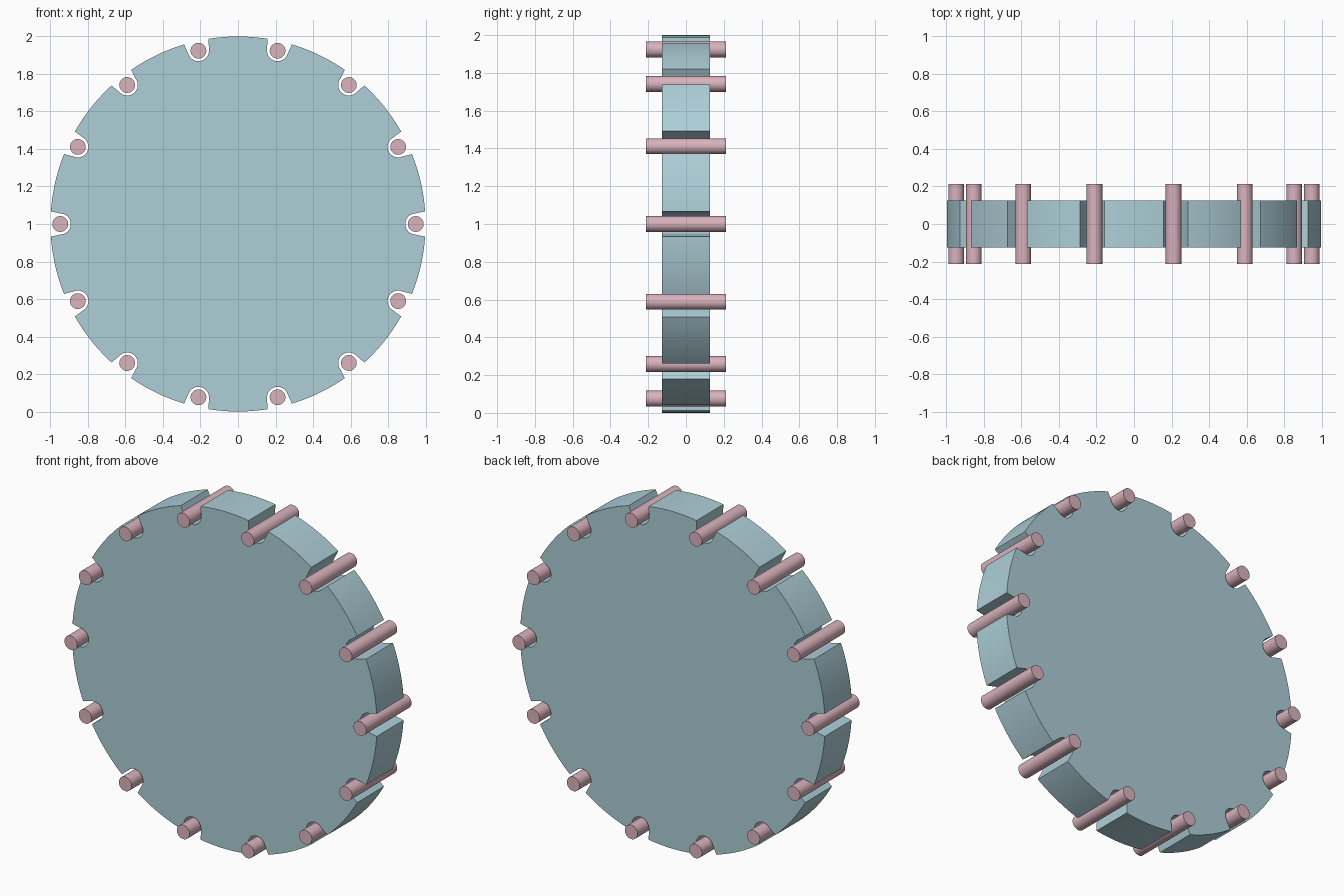
import bpy, bmesh
from math import sin, cos, pi, radians, atan2, sqrt

if "Cube" in bpy.data.objects:
    bpy.data.objects.remove(bpy.data.objects["Cube"])

COUNT = 14
RADIUS = 1.0
PIN_RING = 0.948
PIN_R = 0.042
SEAT_R = 0.056
HALF_THICK = 0.126
HALF_PIN = 0.212
MOUTH = 0.067   # half width of a notch at the rim


def material(name, color):
    m = bpy.data.materials.new(name)
    m.diffuse_color = color
    m.use_nodes = True
    m.node_tree.nodes["Principled BSDF"].inputs["Base Color"].default_value = m.diffuse_color
    return m


def prism(name, outline, half, center, mat):
    """Extrude an x-z outline symmetrically along y."""
    bm = bmesh.new()
    face = bm.faces.new([bm.verts.new((x, -half, z)) for x, z in outline])
    ext = bmesh.ops.extrude_face_region(bm, geom=[face])
    verts = [g for g in ext["geom"] if isinstance(g, bmesh.types.BMVert)]
    bmesh.ops.translate(bm, verts=verts, vec=(0, 2 * half, 0))
    bmesh.ops.recalc_face_normals(bm, faces=bm.faces)
    me = bpy.data.meshes.new(name)
    bm.to_mesh(me)
    bm.free()
    ob = bpy.data.objects.new(name, me)
    ob.location = center
    me.materials.append(mat)
    bpy.context.collection.objects.link(ob)
    bpy.ops.object.select_all(action='DESELECT')
    ob.select_set(True)
    bpy.context.view_layer.objects.active = ob
    bpy.ops.object.shade_smooth_by_angle(angle=radians(30))
    return ob


teal = material("wheel_teal", (0.42, 0.62, 0.68, 1))
pink = material("pin_pink", (0.70, 0.45, 0.51, 1))

# One notch: flared mouth leading into a round seat (radial, tangential)
rim = sqrt(RADIUS ** 2 - MOUTH ** 2)
seat = [(PIN_RING + SEAT_R * cos(radians(t)), SEAT_R * sin(radians(t)))
        for t in range(265, 94, -10)]
notch = [(rim, -MOUTH)] + seat + [(rim, MOUTH)]
mouth_angle = atan2(MOUTH, rim)

# Notched wheel outline: notch, then rim arc up to the next notch
step = 2 * pi / COUNT
outline = []
for i in range(COUNT):
    a = i * step
    outline += [(u * cos(a) - v * sin(a), u * sin(a) + v * cos(a)) for u, v in notch]
    span = step - 2 * mouth_angle
    for k in range(1, 12):
        b = a + mouth_angle + span * k / 12
        outline.append((RADIUS * cos(b), RADIUS * sin(b)))
prism("notched_wheel", outline, HALF_THICK, (0, 0, 1), teal)

# Pins resting in the notches
circle = [(PIN_R * cos(2 * pi * k / 32), PIN_R * sin(2 * pi * k / 32)) for k in range(32)]
for i in range(COUNT):
    a = i * step
    prism(f"pin_{i + 1}", circle, HALF_PIN,
          (PIN_RING * cos(a), 0, 1 + PIN_RING * sin(a)), pink)
